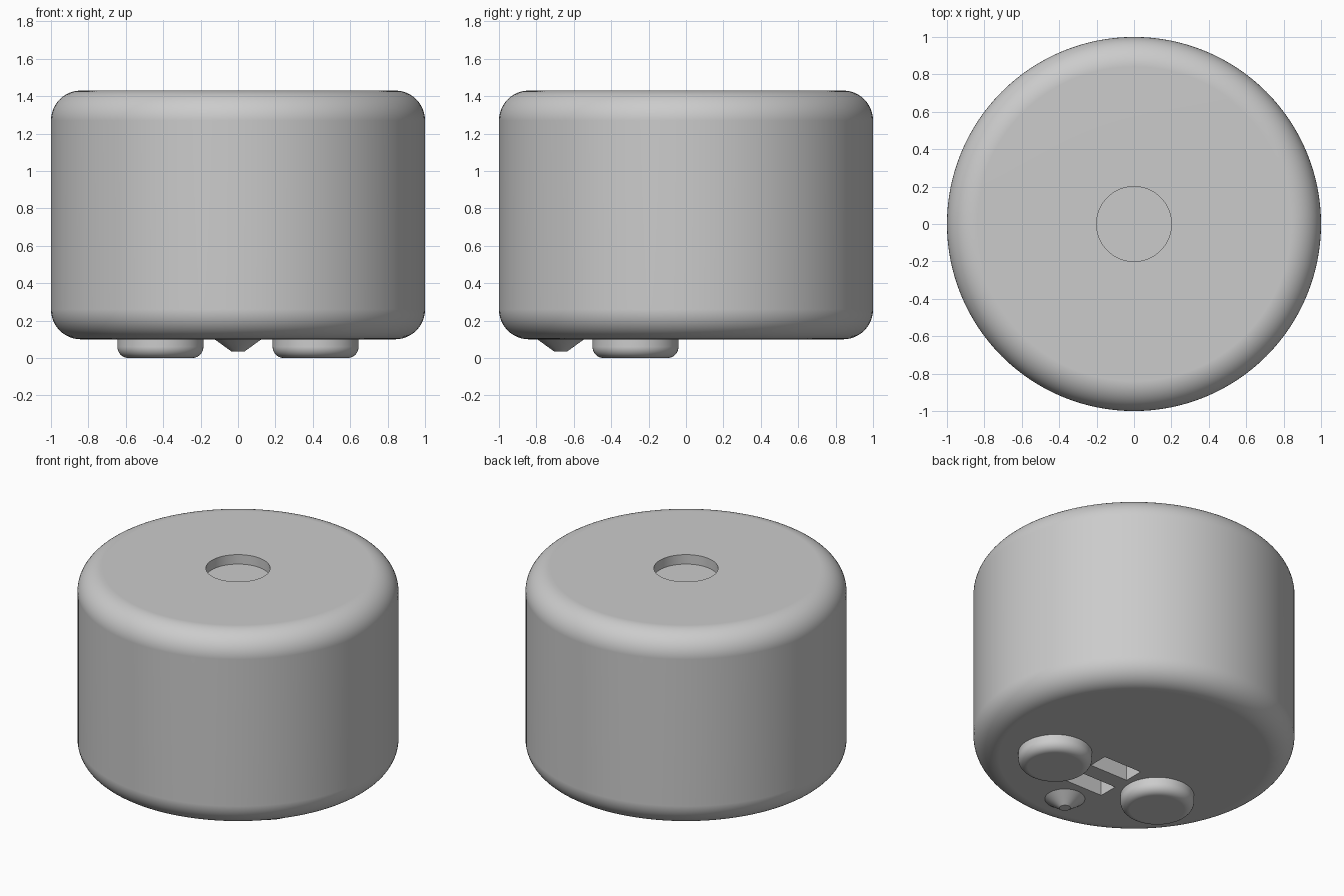
import bpy
import bmesh
from math import sin, cos, pi, radians
from mathutils import Matrix, Vector

if "Cube" in bpy.data.objects:
    bpy.data.objects.remove(bpy.data.objects["Cube"])

grey = bpy.data.materials.new("light grey")
grey.use_nodes = True
colour = (0.6, 0.6, 0.6, 1)
grey.diffuse_color = colour
grey.node_tree.nodes["Principled BSDF"].inputs["Base Color"].default_value = colour


def fillet(r, z, radius, start, steps=12):
    """Quarter arc of (radius, height) points around the centre r, z."""
    angles = [start + pi / 2 * i / steps for i in range(steps + 1)]
    return [(r + radius * cos(a), z + radius * sin(a)) for a in angles]


def lathe(name, profile, x=0, y=0, segments=128):
    """Closed solid of revolution from a profile running bottom to top."""
    bm = bmesh.new()
    rings = [[bm.verts.new((x + r * cos(2 * pi * i / segments),
                            y + r * sin(2 * pi * i / segments), z))
              for i in range(segments)] for r, z in profile]
    for low, high in zip(rings, rings[1:]):
        for i in range(segments):
            j = (i + 1) % segments
            bm.faces.new((low[i], low[j], high[j], high[i]))
    bm.faces.new(rings[0][::-1])
    bm.faces.new(rings[-1])
    bmesh.ops.recalc_face_normals(bm, faces=bm.faces)
    return finish(name, bm)


def finish(name, bm):
    mesh = bpy.data.meshes.new(name)
    bm.to_mesh(mesh)
    bm.free()
    mesh.materials.append(grey)
    obj = bpy.data.objects.new(name, mesh)
    bpy.context.collection.objects.link(obj)
    return obj


def box(name, centre, size):
    bm = bmesh.new()
    bmesh.ops.create_cube(bm, size=1, matrix=Matrix.LocRotScale(
        Vector(centre), None, Vector(size)))
    return finish(name, bm)


def select(obj):
    bpy.ops.object.select_all(action="DESELECT")
    obj.select_set(True)
    bpy.context.view_layer.objects.active = obj


# Drum body with rounded rims and a shallow round recess in the top
body = lathe("body", fillet(0.84, 0.26, 0.16, -pi / 2) + fillet(0.84, 1.27, 0.16, 0)
             + [(0.2, 1.43), (0.2, 1.365)])

# Two slots cut into the underside
for y in (-0.177, -0.423):
    cutter = box("slot_cutter", (0, y, 0.15), (0.29, 0.135, 0.3))
    cutter.hide_render = True
    select(body)
    cut = body.modifiers.new("slot", "BOOLEAN")
    cut.operation = "DIFFERENCE"
    cut.solver = "EXACT"
    cut.object = cutter
    bpy.ops.object.modifier_apply(modifier=cut.name)
    bpy.data.objects.remove(cutter)

# Rounded feet and a blunt cone between them
parts = [body]
for side, x in (("left", 0.415), ("right", -0.415)):
    parts.append(lathe(side + "_foot", fillet(0.17, 0.06, 0.06, -pi / 2) + [(0.23, 0.11)],
                       x, -0.27, 64))
parts.append(lathe("pointed_nub", [(0.035, 0.035), (0.125, 0.1), (0.125, 0.11)], 0, -0.67, 64))

# Smooth shading with crisp edges and flat caps
for part in parts:
    select(part)
    bpy.ops.object.shade_smooth_by_angle(angle=radians(30))
    weighted = part.modifiers.new("flat caps", "WEIGHTED_NORMAL")
    weighted.keep_sharp = True
